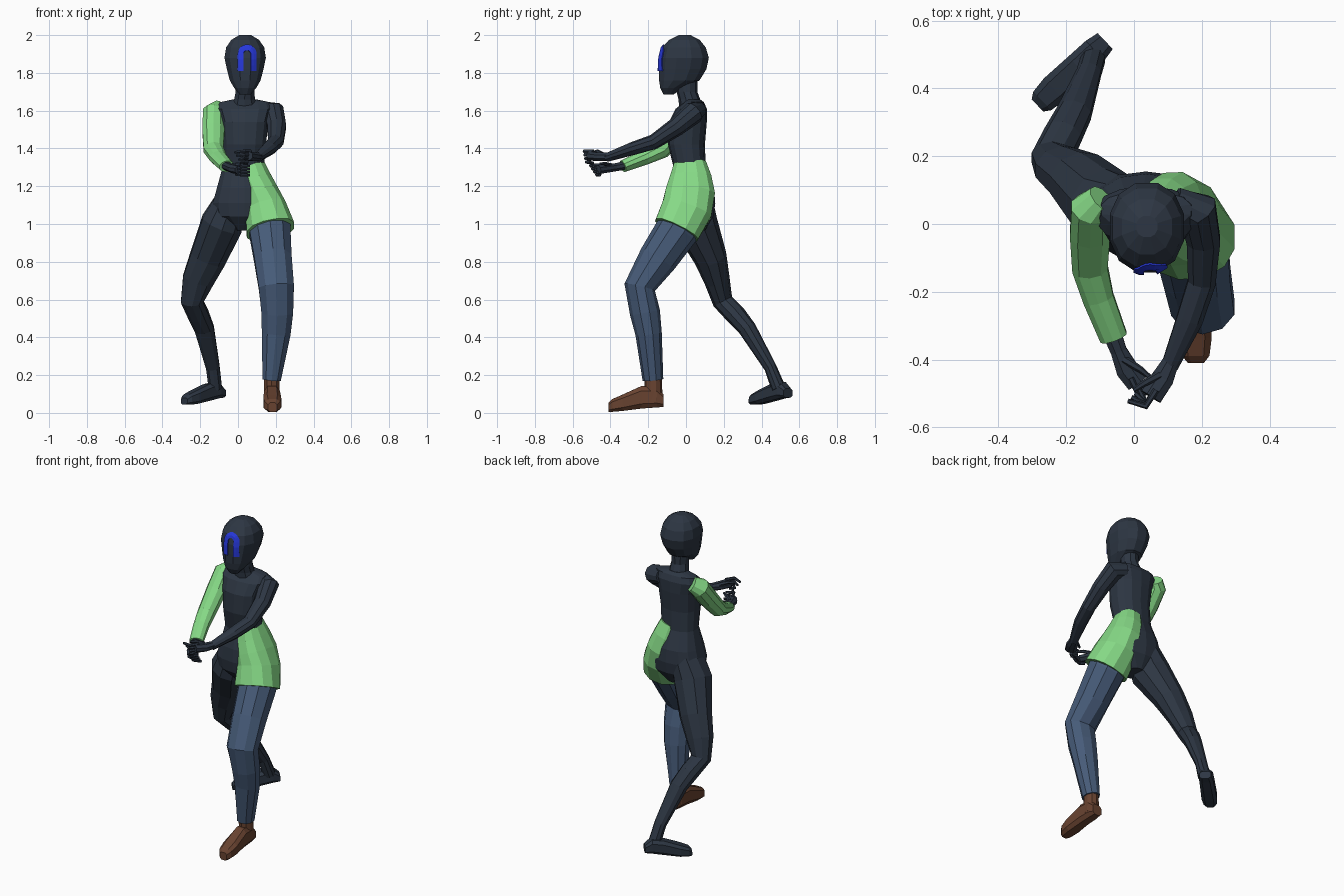
import bpy, bmesh, math
from mathutils import Vector
from mathutils.bvhtree import BVHTree


def material(name, rgb):
    m = bpy.data.materials.new(name)
    m.diffuse_color = (*rgb, 1)
    return m


DARK = material("dark navy", (0.026, 0.037, 0.056))
GREEN = material("light green", (0.24, 0.70, 0.24))
DENIM = material("denim blue", (0.062, 0.105, 0.19))
BROWN = material("boot brown", (0.14, 0.056, 0.03))
MARK = material("bright blue", (0.02, 0.04, 0.72))


def skin(name, rings, mat):
    """Join equal-length rings of points into a closed, flat-shaded body."""
    bm = bmesh.new()
    loops = [[bm.verts.new(p) for p in ring] for ring in rings]
    n = len(loops[0])
    for a, b in zip(loops, loops[1:]):
        for i in range(n):
            j = (i + 1) % n
            bm.faces.new((a[i], a[j], b[j], b[i]))
    bm.faces.new(loops[0][::-1])
    bm.faces.new(loops[-1])
    bmesh.ops.recalc_face_normals(bm, faces=bm.faces)
    me = bpy.data.meshes.new(name)
    bm.to_mesh(me)
    bm.free()
    me.materials.append(mat)
    ob = bpy.data.objects.new(name, me)
    bpy.context.collection.objects.link(ob)
    return ob


def ring(c, u, v, ru, rv, n, power=2.0):
    """Superellipse cross-section in the plane of u and v."""
    pts = []
    for i in range(n):
        a = 2 * math.pi * (i + 0.5) / n
        s, k = math.sin(a), math.cos(a)
        e = 2 / power
        pts.append(c + u * ru * math.copysign(abs(k) ** e, k)
                   + v * rv * math.copysign(abs(s) ** e, s))
    return pts


def tube(name, stations, mat, n=10, power=2.0):
    """Stations are (x, y, z, side radius, depth radius) along a limb."""
    pts = [Vector(s[:3]) for s in stations]
    way = (pts[-1] - pts[0]).normalized()
    ref = Vector((0, 0, 1)) if abs(way.x) > 0.8 else Vector((1, 0, 0))
    rings = []
    for i, s in enumerate(stations):
        t = (pts[min(i + 1, len(pts) - 1)] - pts[max(i - 1, 0)]).normalized()
        u = (ref - t * ref.dot(t)).normalized()
        rings.append(ring(pts[i], u, t.cross(u), s[3], s[4], n, power))
    return skin(name, rings, mat)


def stack(name, levels, mat, n=12, power=2.0):
    """Levels are (z, centre x, half width, front y, back y)."""
    X, Y = Vector((1, 0, 0)), Vector((0, 1, 0))
    return skin(name, [ring(Vector((cx, (f + b) / 2, z)), X, Y, rx, (b - f) / 2, n, power)
                       for z, cx, rx, f, b in levels], mat)


def foot(name, heel, toe, profile, mat):
    """Profile is (distance, half width, bottom z, top z) from heel to toe."""
    h, t = Vector((*heel, 0)), Vector((*toe, 0))
    side = (t - h).cross(Vector((0, 0, 1))).normalized()
    rings = []
    for d, w, lo, hi in profile:
        c = h.lerp(t, d) + Vector((0, 0, (lo + hi) / 2))
        rings.append(ring(c, side, Vector((0, 0, 1)), w, (hi - lo) / 2, 8, 3.2))
    return skin(name, rings, mat)


# Head and neck
head = stack("head", [
    (1.685, 0.038, 0.030, -0.120, -0.065), (1.72, 0.038, 0.060, -0.138, -0.02),
    (1.76, 0.038, 0.084, -0.146, 0.075), (1.82, 0.038, 0.100, -0.147, 0.112),
    (1.88, 0.038, 0.113, -0.145, 0.125), (1.935, 0.038, 0.104, -0.130, 0.108),
    (1.975, 0.038, 0.076, -0.092, 0.075), (2.0, 0.038, 0.032, -0.04, 0.025)], DARK, 12, 2.2)
stack("neck", [(1.61, 0.035, 0.075, -0.035, 0.095), (1.66, 0.035, 0.058, -0.04, 0.075),
               (1.70, 0.037, 0.052, -0.05, 0.06), (1.78, 0.038, 0.055, -0.055, 0.06)], DARK, 10)

# Arch mark, laid on the face by casting rays at the head
tree = BVHTree.FromPolygons([v.co for v in head.data.vertices],
                            [p.vertices for p in head.data.polygons])


def on_face(x, z):
    hit = tree.ray_cast(Vector((x, -1, z)), Vector((0, 1, 0)))[0]
    return Vector((x, hit.y - 0.004, z))


line = [(-1, 0, 1.81 + 0.03 * i) for i in range(3)]
line += [(-math.cos(a), math.sin(a), 1.90) for a in [math.pi * i / 10 for i in range(11)]]
line += [(1, 0, 1.87 - 0.03 * i) for i in range(3)]
verts = [on_face(0.048 + dx * r, z + dz * r) for dx, dz, z in line for r in (0.019, 0.034, 0.049)]
faces = [(3 * i + k, 3 * i + k + 1, 3 * i + k + 4, 3 * i + k + 3)
         for i in range(len(line) - 1) for k in (0, 1)]
me = bpy.data.meshes.new("face_mark")
me.from_pydata(verts, [], faces)
me.materials.append(MARK)
mark = bpy.data.objects.new("face_mark", me)
bpy.context.collection.objects.link(mark)
mod = mark.modifiers.new("thickness", 'SOLIDIFY')
mod.thickness, mod.offset = 0.006, 0

# Torso
stack("torso", [
    (0.965, 0.03, 0.05, -0.03, 0.10), (1.04, 0.035, 0.16, -0.095, 0.145),
    (1.11, 0.035, 0.172, -0.105, 0.155), (1.19, 0.035, 0.150, -0.098, 0.148),
    (1.30, 0.028, 0.112, -0.066, 0.105), (1.42, 0.034, 0.116, -0.095, 0.10),
    (1.54, 0.036, 0.128, -0.09, 0.11), (1.61, 0.036, 0.15, -0.055, 0.11),
    (1.645, 0.036, 0.135, -0.01, 0.095), (1.66, 0.036, 0.06, 0.0, 0.075)], DARK, 14, 2.4)

# Green shirt tail over one hip
tube("shirt_hip", [(0.065, 0.022, 1.325, 0.072, 0.086), (0.085, 0.025, 1.25, 0.088, 0.112),
                   (0.115, 0.023, 1.17, 0.098, 0.134), (0.145, 0.005, 1.08, 0.113, 0.138),
                   (0.172, -0.05, 0.968, 0.132, 0.127)], GREEN, 12, 2.3)

# Forward trouser leg and boot
tube("trouser_leg", [(0.16, 0.0, 1.04, 0.10, 0.10), (0.168, -0.045, 0.97, 0.115, 0.115),
                     (0.185, -0.15, 0.815, 0.104, 0.103), (0.203, -0.245, 0.665, 0.098, 0.083),
                     (0.208, -0.217, 0.53, 0.088, 0.080), (0.202, -0.198, 0.42, 0.080, 0.070),
                     (0.178, -0.175, 0.175, 0.051, 0.055)], DENIM)
tube("boot_ankle", [(0.178, -0.175, 0.2, 0.042, 0.046), (0.178, -0.17, 0.06, 0.044, 0.047)], BROWN)
foot("boot", (0.178, -0.12), (0.183, -0.41),
     [(0, 0.034, 0.03, 0.10), (0.12, 0.042, 0.026, 0.14), (0.4, 0.044, 0.02, 0.145),
      (0.75, 0.050, 0.008, 0.098), (0.93, 0.042, 0.004, 0.075), (1, 0.025, 0.004, 0.055)], BROWN)

# Trailing leg and bare foot
tube("back_leg", [(-0.03, 0.035, 1.13, 0.09, 0.105), (-0.085, 0.05, 1.0, 0.115, 0.118),
                  (-0.16, 0.13, 0.82, 0.100, 0.088), (-0.213, 0.165, 0.70, 0.086, 0.068),
                  (-0.243, 0.195, 0.59, 0.062, 0.055), (-0.21, 0.262, 0.52, 0.058, 0.055),
                  (-0.178, 0.325, 0.445, 0.054, 0.048), (-0.133, 0.447, 0.24, 0.038, 0.033),
                  (-0.12, 0.49, 0.13, 0.037, 0.038)], DARK)
foot("back_foot", (-0.085, 0.54), (-0.285, 0.35),
     [(0, 0.034, 0.08, 0.13), (0.15, 0.042, 0.075, 0.165), (0.4, 0.044, 0.062, 0.155),
      (0.75, 0.047, 0.045, 0.12), (0.93, 0.04, 0.042, 0.10), (1, 0.026, 0.044, 0.08)], DARK)

# Arms
tube("dark_arm", [(0.12, 0.065, 1.605, 0.045, 0.045), (0.188, 0.04, 1.59, 0.062, 0.060),
                  (0.205, -0.05, 1.515, 0.052, 0.050), (0.200, -0.17, 1.435, 0.043, 0.040),
                  (0.165, -0.28, 1.40, 0.041, 0.035), (0.105, -0.42, 1.352, 0.026, 0.023)], DARK)
tube("green_sleeve", [(-0.095, 0.075, 1.615, 0.045, 0.045), (-0.127, 0.045, 1.59, 0.062, 0.060),
                      (-0.130, -0.03, 1.50, 0.062, 0.057), (-0.130, -0.13, 1.395, 0.055, 0.050),
                      (-0.105, -0.22, 1.352, 0.048, 0.040), (-0.06, -0.335, 1.305, 0.043, 0.032)],
     GREEN)

# Hands: palm, four curled fingers and a thumb
tube("dark_hand", [(0.112, -0.40, 1.357, 0.025, 0.022), (0.085, -0.455, 1.355, 0.036, 0.024),
                   (0.05, -0.51, 1.36, 0.035, 0.026)], DARK, 8)
tube("sleeve_hand", [(-0.07, -0.31, 1.312, 0.030, 0.024), (-0.045, -0.375, 1.30, 0.026, 0.023),
                     (-0.02, -0.43, 1.292, 0.036, 0.024), (0.01, -0.47, 1.287, 0.034, 0.025)], DARK, 8)
for i in range(4):
    z, s = 1.385 - 0.019 * i, 0.011 * i
    tube(f"dark_finger_{i + 1}", [(0.065 - s / 2, -0.49 - s / 2, z, 0.010, 0.010),
                                  (0.035, -0.538 + s / 3, z, 0.010, 0.010),
                                  (-0.018 + s, -0.522 + s, z - 0.005, 0.007, 0.007)], DARK, 6)
    z = 1.312 - 0.016 * i
    tube(f"sleeve_finger_{i + 1}", [(-0.01, -0.455, z, 0.010, 0.010),
                                    (0.015, -0.505 + s, z - 0.003, 0.010, 0.010),
                                    (0.062, -0.49 + s, z - 0.006, 0.007, 0.007)], DARK, 6)
tube("dark_thumb", [(0.075, -0.445, 1.37, 0.013, 0.013), (0.03, -0.47, 1.385, 0.010, 0.010),
                    (0.0, -0.49, 1.38, 0.007, 0.007)], DARK, 6)
tube("sleeve_thumb", [(-0.03, -0.40, 1.31, 0.013, 0.013), (0.02, -0.43, 1.32, 0.010, 0.010),
                      (0.05, -0.455, 1.318, 0.007, 0.007)], DARK, 6)
